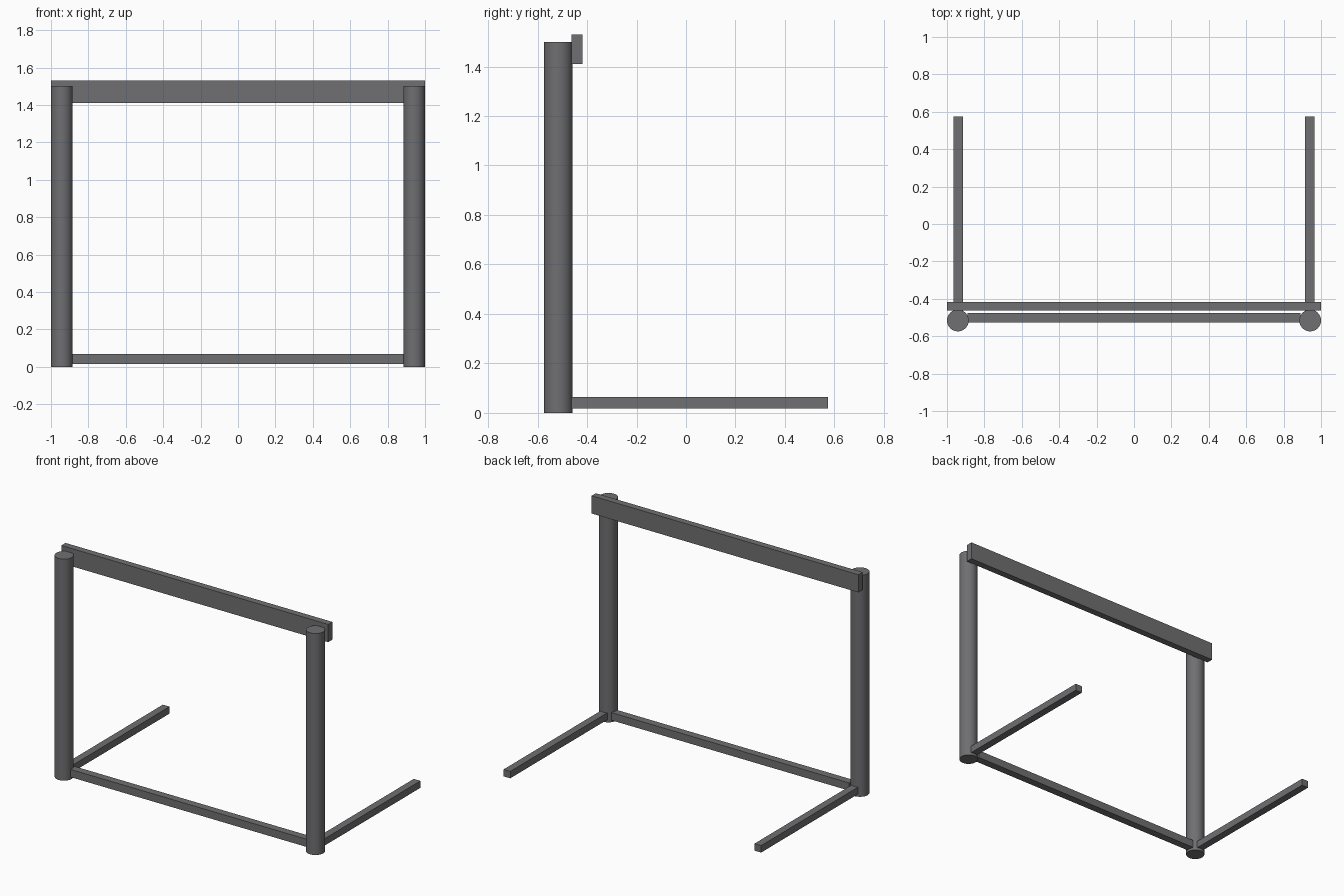
import bpy

if "Cube" in bpy.data.objects:
    bpy.data.objects.remove(bpy.data.objects["Cube"])

# Single flat grey for the whole frame
grey = bpy.data.materials.new("dark_grey")
grey.diffuse_color = (0.16, 0.16, 0.168, 1.0)
grey.use_nodes = True
grey.node_tree.nodes["Principled BSDF"].inputs["Base Color"].default_value = grey.diffuse_color


def finish(name):
    obj = bpy.context.object
    obj.name = name
    obj.data.materials.append(grey)
    return obj


def box(name, x, y, z):
    """Box spanning the given (low, high) ranges."""
    spans = (x, y, z)
    bpy.ops.mesh.primitive_cube_add(size=1, location=[(a + b) / 2 for a, b in spans])
    bpy.context.object.scale = [b - a for a, b in spans]
    bpy.ops.object.transform_apply(location=False, rotation=False, scale=True)
    return finish(name)


POST_X, POST_Y, POST_R, POST_H = 0.942, -0.516, 0.058, 1.50

for side, label in ((-1, "left"), (1, "right")):
    # Round upright post
    bpy.ops.mesh.primitive_cylinder_add(
        vertices=48, radius=POST_R, depth=POST_H,
        location=(side * POST_X, POST_Y, POST_H / 2))
    finish(label + "_post")
    bpy.ops.object.shade_smooth_by_angle()

    # Foot running back along the ground
    cx = side * 0.94
    box(label + "_foot", (cx - 0.025, cx + 0.025), (-0.465, 0.574), (0.018, 0.065))

# Crossbar plank behind the post tops
box("top_crossbar", (-1.0, 1.0), (-0.463, -0.418), (1.41, 1.53))

# Ground rail between the posts
box("bottom_rail", (-0.89, 0.89), (-0.527, -0.476), (0.016, 0.068))
